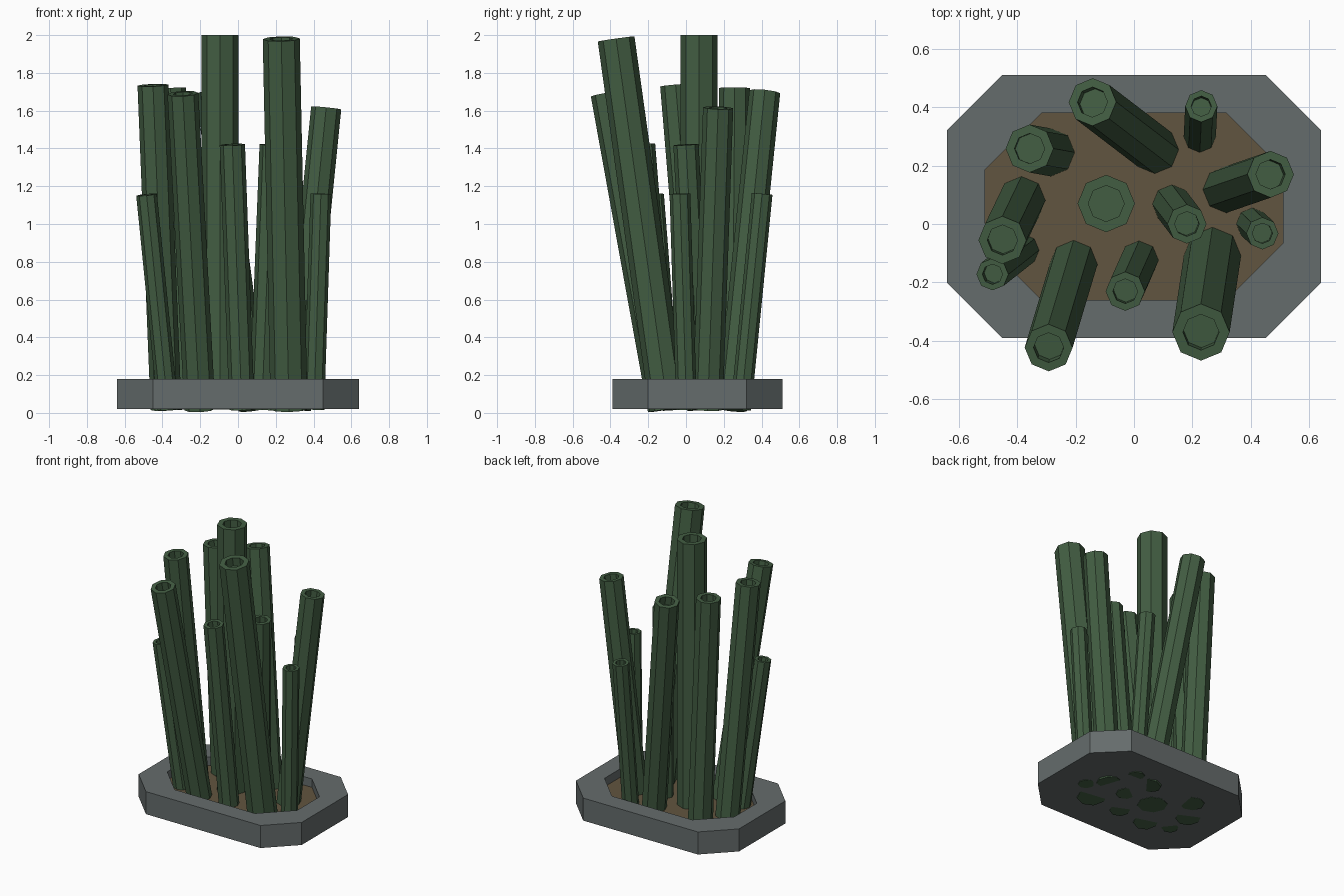
import bpy, bmesh
from mathutils import Vector, Matrix

if "Cube" in bpy.data.objects:
    bpy.data.objects.remove(bpy.data.objects["Cube"])


def material(name, rgb):
    m = bpy.data.materials.new(name)
    m.diffuse_color = (*rgb, 1)
    m.use_nodes = True
    m.node_tree.nodes["Principled BSDF"].inputs["Base Color"].default_value = m.diffuse_color
    return m


STONE = material("stone", (0.13, 0.15, 0.15))
SOIL = material("soil", (0.12, 0.09, 0.05))
GREEN = material("stem_green", (0.055, 0.11, 0.055))
CY = 0.06  # planter centre in y


def finish(name, bm, mat):
    bmesh.ops.recalc_face_normals(bm, faces=bm.faces)
    me = bpy.data.meshes.new(name)
    bm.to_mesh(me)
    bm.free()
    me.materials.append(mat)
    ob = bpy.data.objects.new(name, me)
    bpy.context.collection.objects.link(ob)
    return ob


def chamfered_ring(bm, hx, hy, c, z):
    pts = [(hx, hy - c), (hx - c, hy), (c - hx, hy), (-hx, hy - c),
           (-hx, c - hy), (c - hx, -hy), (hx - c, -hy), (hx, c - hy)]
    return [bm.verts.new((x, y + CY, z)) for x, y in pts]


def loft(bm, rings):
    # skin consecutive rings and cap both ends
    for a, b in zip(rings, rings[1:]):
        n = len(a)
        for i in range(n):
            j = (i + 1) % n
            bm.faces.new((a[i], a[j], b[j], b[i]))
    bm.faces.new(rings[0])
    bm.faces.new(rings[-1])


# planter: chamfered tray with a raised rim
OUT, INN = (0.64, 0.45, 0.19), (0.51, 0.32, 0.195)
bm = bmesh.new()
loft(bm, [chamfered_ring(bm, *OUT, 0.02), chamfered_ring(bm, *OUT, 0.18),
          chamfered_ring(bm, *INN, 0.18), chamfered_ring(bm, *INN, 0.07)])
finish("planter", bm, STONE)

# soil filling the tray
bm = bmesh.new()
loft(bm, [chamfered_ring(bm, *INN, 0.06), chamfered_ring(bm, *INN, 0.12)])
finish("soil", bm, SOIL)


def stem(name, base, top, r):
    # eight-sided stalk with a shallow hollow at its cut end
    b, t = Vector((*base, 0.12)), Vector(top)
    b += (b - t) * (0.102 / (t.z - b.z))  # run down through the tray
    axis = t - b
    h = axis.length
    bm = bmesh.new()
    rings = []
    for rad, z in ((r, 0), (r, h), (r * 0.63, h), (r * 0.63, h - 0.06)):
        rings.append(bmesh.ops.create_circle(
            bm, segments=8, radius=rad, matrix=Matrix.Translation((0, 0, z)))["verts"])
    loft(bm, rings)
    rot = Vector((0, 0, 1)).rotation_difference(axis).to_matrix().to_4x4()
    bm.transform(Matrix.Translation(b) @ rot)
    finish(name, bm, GREEN)


# stems: position at soil level, centre of the top, radius
STEMS = [
    ((-0.095, 0.07), (-0.095, 0.07, 2.00), 0.098),
    ((0.268, -0.11), (0.229, -0.37, 1.98), 0.098),
    ((0.07, 0.255), (-0.142, 0.417, 1.70), 0.082),
    ((-0.285, 0.245), (-0.357, 0.258, 1.72), 0.082),
    ((-0.385, 0.08), (-0.45, -0.055, 1.735), 0.082),
    ((-0.207, -0.139), (-0.292, -0.423, 1.69), 0.082),
    ((0.316, 0.118), (0.467, 0.17, 1.615), 0.080),
    ((0.017, -0.125), (-0.03, -0.23, 1.42), 0.067),
    ((0.13, 0.067), (0.181, 0.0, 1.42), 0.067),
    ((0.225, 0.30), (0.23, 0.403, 1.16), 0.055),
    ((-0.38, -0.09), (-0.484, -0.172, 1.155), 0.055),
    ((0.405, 0.0), (0.439, -0.032, 1.16), 0.055),
]
for i, s in enumerate(STEMS, 1):
    stem(f"stem_{i:02d}", *s)
